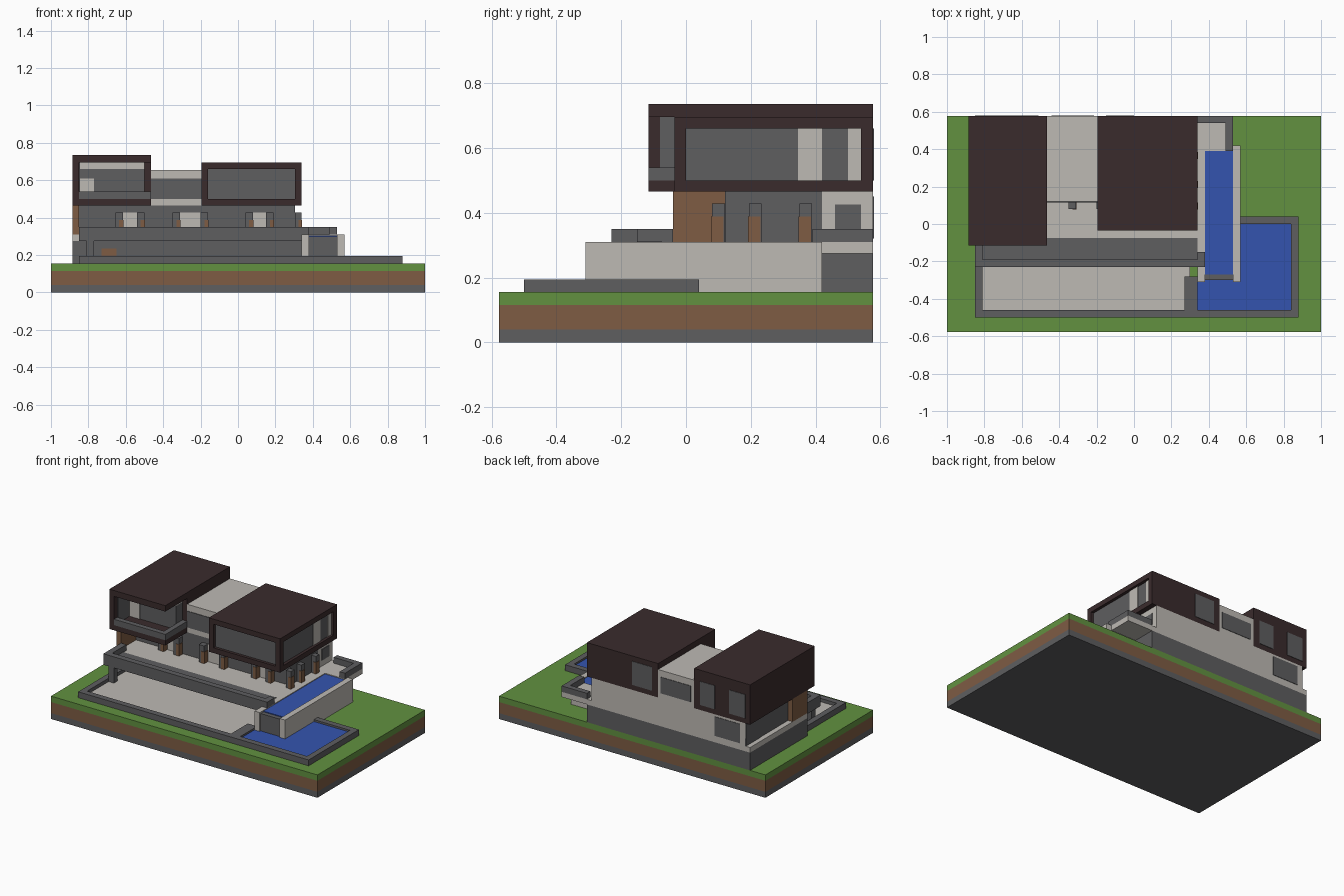
import bpy

cube = bpy.data.objects.get("Cube")
if cube:
    bpy.data.objects.remove(cube, do_unlink=True)


def material(name, rgb):
    # 8-bit display colour to linear
    lin = [((c / 255 + 0.055) / 1.055) ** 2.4 for c in rgb] + [1.0]
    m = bpy.data.materials.new(name)
    m.use_nodes = True
    m.diffuse_color = lin
    m.node_tree.nodes["Principled BSDF"].inputs["Base Color"].default_value = lin
    return m


GREY = material("concrete grey", (94, 94, 96))
LIGHT = material("pale plaster", (190, 186, 180))
DARK = material("dark cladding", (58, 43, 44))
WOOD = material("warm brown", (126, 92, 68))
GRASS = material("grass green", (98, 145, 64))
WATER = material("water blue", (52, 84, 175))

BACK = 0.577   # rear edge of the plot
GROUND = 0.155
DECK = 0.31
FLOOR = 0.465  # underside of the upper storey
T = 0.035      # wall and slab thickness


def box(name, mat, x, y, z):
    (x0, x1), (y0, y1), (z0, z1) = x, y, z
    verts = [(a, b, c) for a in x for b in y for c in z]
    faces = [(0, 1, 3, 2), (4, 6, 7, 5), (0, 4, 5, 1),
             (2, 3, 7, 6), (0, 2, 6, 4), (1, 5, 7, 3)]
    mesh = bpy.data.meshes.new(name)
    mesh.from_pydata(verts, [], faces)
    mesh.materials.append(mat)
    ob = bpy.data.objects.new(name, mesh)
    bpy.context.collection.objects.link(ob)
    return ob


def front_plate(name, mat, x, y, z):
    return box(name, mat, x, (y - 0.004, y + 0.003), z)


def back_plate(name, mat, x, z):
    return box(name, mat, x, (BACK - 0.003, BACK + 0.003), z)


def side_plate(name, mat, x, y, z):
    return box(name, mat, (x - 0.003, x + 0.004), y, z)


# Layered plot
plot = ((-1, 1), (-BACK, BACK))
box("base_stone", GREY, *plot, (0, 0.04))
box("base_soil", WOOD, *plot, (0.04, 0.115))
box("lawn", GRASS, *plot, (0.115, GROUND))

# Lower patio and lower pool
rim = (GROUND, 0.195)
box("patio_floor", LIGHT, (-0.81, 0.30), (-0.46, -0.04), (GROUND, 0.172))
box("patio_rim_front", GREY, (-0.85, 0.88), (-0.5, -0.46), rim)
box("patio_rim_left", GREY, (-0.85, -0.81), (-0.46, -0.04), rim)
box("pool_rim_left", GREY, (0.27, 0.34), (-0.46, -0.28), rim)
box("pool_rim_right", GREY, (0.84, 0.88), (-0.46, 0.04), rim)
box("pool_rim_back", GREY, (0.57, 0.84), (0, 0.04), rim)
box("lower_pool_water", WATER, (0.34, 0.84), (-0.46, 0), (GROUND, 0.182))

# Lower storey, recessed under the terrace
box("lower_storey", GREY, (-0.885, 0.34), (-0.04, BACK), (GROUND, 0.275))
box("terrace_post", GREY, (-0.81, -0.77), (-0.23, -0.19), (GROUND, 0.275))
front_plate("lower_door", WOOD, (-0.73, -0.65), -0.04, (0.172, 0.235))

# Terrace deck with its parapets
slab = (0.275, DECK)
wall = (DECK, 0.35)
box("deck_front", LIGHT, (-0.81, 0.34), (-0.19, -0.04), slab)
box("deck_main", LIGHT, (-0.885, 0.34), (-0.04, BACK), slab)
box("deck_corner", LIGHT, (0.34, 0.53), (0.42, BACK), slab)
box("parapet_front", GREY, (-0.81, 0.34), (-0.23, -0.19), (0.275, 0.35))
box("parapet_end", GREY, (0.34, 0.38), (-0.23, -0.15), wall)
box("parapet_left", GREY, (-0.85, -0.81), (-0.23, -0.04), (0.275, 0.35))
box("parapet_right_back", GREY, (0.49, 0.53), (0.39, BACK), wall)
box("parapet_back", GREY, (0.34, 0.49), (0.54, BACK), wall)
box("deck_strip", GREY, (-0.81, 0.34), (-0.19, -0.075), (DECK - 0.002, DECK + 0.003))

# Raised pool
tank = (GROUND, DECK)
for side, x in (("left", (0.34, 0.38)), ("right", (0.53, 0.57))):
    box("tank_wall_" + side, LIGHT, x, (-0.31, 0.42), tank)
box("tank_wall_back", LIGHT, (0.38, 0.53), (0.39, 0.42), tank)
box("tank_spillway", GREY, (0.38, 0.53), (-0.30, -0.27), (GROUND, 0.3))
box("tank_body", GREY, (0.38, 0.53), (-0.27, 0.39), (GROUND, 0.29))
box("tank_water", WATER, (0.38, 0.53), (-0.27, 0.39), (0.29, 0.305))

# Ground storey
storey = (DECK, FLOOR)
box("ground_storey", GREY, (-0.85, 0.305), (0.12, 0.42), storey)
box("ground_storey_rear", LIGHT, (-0.85, 0.305), (0.42, BACK), storey)
side_plate("ground_left_cladding", GREY, -0.85, (0.42, BACK), storey)
side_plate("ground_right_window", GREY, 0.305, (0.46, 0.54), (0.35, 0.425))
back_plate("ground_back_window", GREY, (-0.81, -0.62), (0.32, 0.45))
box("wood_side_wall", WOOD, (-0.885, -0.85), (-0.04, 0.12), storey)


# Short pillars with a wooden foot panel
def pillar(x, y):
    mid = (x[0] + x[1]) / 2
    box("pillar", GREY, x, y, (DECK, 0.428))
    box("pillar_panel", WOOD, (mid, x[1] + 0.003), (y[0] - 0.003, y[1] - 0.003),
        (DECK, 0.388))


for x0, x1 in ((-0.655, -0.50), (-0.35, -0.16), (0.04, 0.19)):
    pillar((x0, x0 + 0.04), (0.08, 0.12))
    pillar((x1 - 0.04, x1), (0.08, 0.12))
    front_plate("entrance_panel", LIGHT, (x0 + 0.04, x1 - 0.04), 0.12, (DECK, 0.428))
for y in (0.08, 0.195, 0.35):
    pillar((0.305, 0.34), (y, y + 0.038))

# Middle block of the upper storey
box("middle_block", LIGHT, (-0.465, -0.195), (0.12, BACK), (FLOOR, 0.655))
front_plate("middle_front_window", GREY, (-0.465, -0.195), 0.12, (0.5, 0.61))
back_plate("middle_back_window", GREY, (-0.44, -0.215), (0.5, 0.61))

# Right upper block: framed glass box
opening = (0.5, 0.66)
depth = (-0.035, BACK)
box("right_block_floor", DARK, (-0.195, 0.34), depth, (FLOOR, 0.5))
box("right_block_roof", DARK, (-0.195, 0.34), depth, (0.66, 0.695))
box("right_block_wall", DARK, (-0.195, -0.16), depth, opening)
box("right_block_post", DARK, (0.305, 0.34), (-0.035, 0), opening)
box("right_block_back", DARK, (-0.16, 0.34), (0.54, BACK), opening)
box("right_block_glass", GREY, (-0.16, 0.32), (-0.015, 0.54), opening)
for y in ((0.345, 0.42), (0.5, 0.54)):
    side_plate("right_block_curtain", LIGHT, 0.32, y, opening)
back_plate("right_block_back_window", GREY, (-0.15, 0), opening)

# Left upper block: open balcony in front of a glazed room
opening = (0.5, 0.695)
depth = (-0.115, BACK)
box("left_block_floor", DARK, (-0.885, -0.465), depth, (FLOOR, 0.5))
box("left_block_roof", DARK, (-0.885, -0.465), depth, (0.695, 0.735))
box("left_block_wall", DARK, (-0.885, -0.85), depth, opening)
box("left_block_inner_wall", DARK, (-0.5, -0.465), (0.12, BACK), opening)
box("left_block_back", DARK, (-0.85, -0.5), (0.54, BACK), opening)
box("room_glass", GREY, (-0.85, -0.5), (0.05, 0.54), (0.5, 0.66))
box("room_ceiling_band", LIGHT, (-0.85, -0.5), (0.05, 0.54), (0.66, 0.695))
front_plate("room_curtain", LIGHT, (-0.85, -0.77), 0.05, (0.5, 0.61))
side_plate("balcony_inner_lining", GREY, -0.85, (-0.08, 0.05), opening)
box("balcony_rail_front", GREY, (-0.85, -0.465), (-0.115, -0.08), (0.5, 0.54))
box("balcony_rail_side", GREY, (-0.5, -0.465), (-0.08, 0.12), (0.5, 0.54))
for x in ((-0.85, -0.73), (-0.62, -0.51)):
    back_plate("left_block_back_window", GREY, x, (0.5, 0.66))
